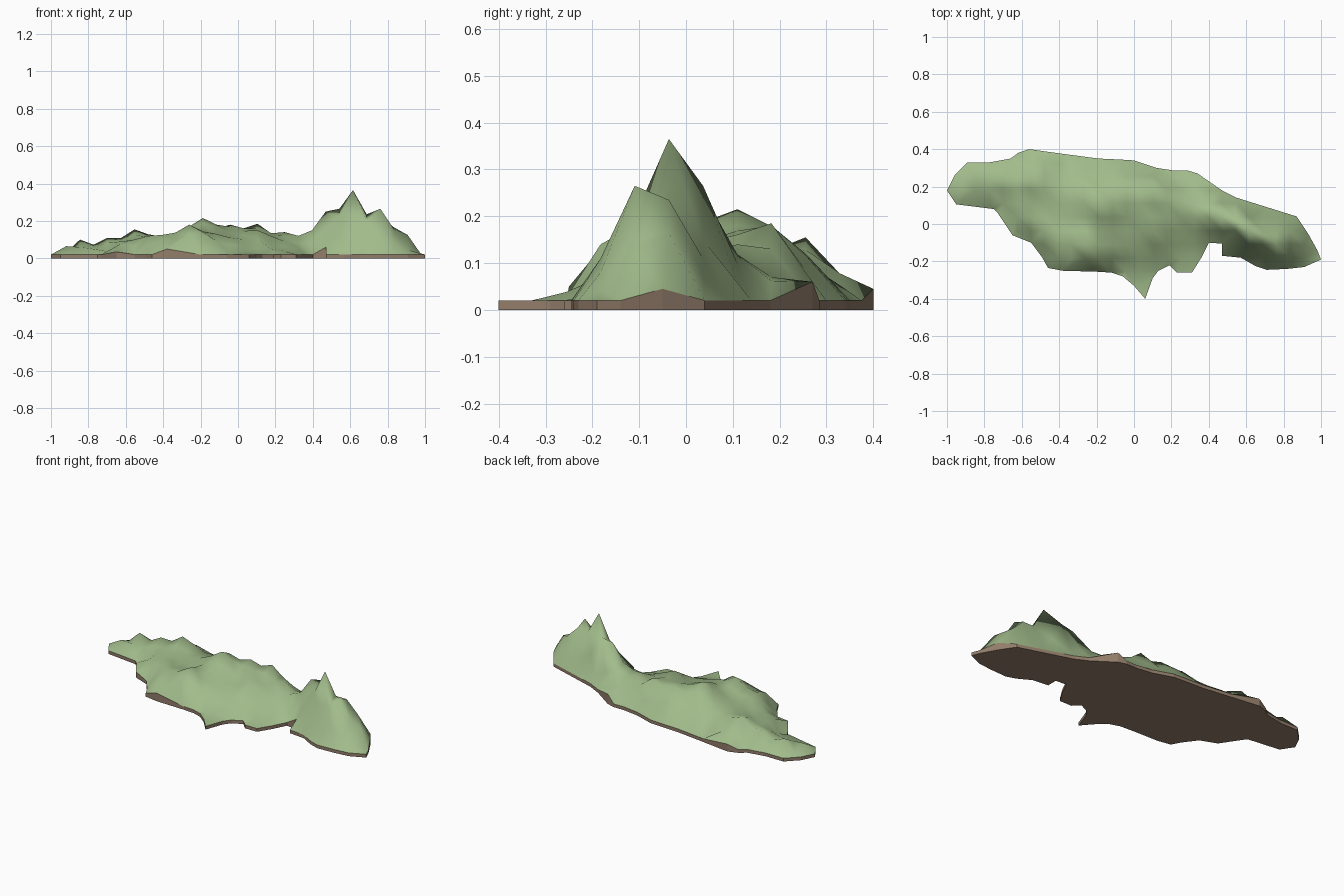
import bpy, bmesh, math
from mathutils import Vector
from mathutils.geometry import delaunay_2d_cdt, intersect_point_line

if "Cube" in bpy.data.objects:
    bpy.data.objects.remove(bpy.data.objects["Cube"])

STEP = 0.073          # spacing of the terrain grid
X0, Y0 = 0.615, -0.0365   # grid origin: the summit
RIM = 0.02            # usual height of the shoreline

# shoreline, clockwise from the west tip
coast = [(-1, .18), (-.96, .26), (-.89, .33), (-.77, .33), (-.66, .35), (-.62, .38),
         (-.56, .4), (-.38, .375), (-.19, .35), (-.08, .345), (0, .34), (.12, .30),
         (.22, .285), (.29, .285), (.34, .27), (.47, .18), (.55, .14), (.71, .09),
         (.87, .04), (.93, -.05), (.98, -.14), (1, -.19), (.91, -.23), (.82, -.24),
         (.71, -.245), (.65, -.225), (.57, -.18), (.47, -.17), (.47, -.105),
         (.40, -.10), (.36, -.18), (.31, -.26), (.23, -.26), (.19, -.22),
         (.13, -.25), (.10, -.29), (.06, -.4), (0, -.33), (-.06, -.28), (-.12, -.26),
         (-.2, -.255), (-.38, -.25), (-.46, -.235), (-.49, -.18), (-.55, -.10),
         (-.65, -.06), (-.73, .06), (-.75, .08), (-.95, .105)]
# raised spots of the shoreline
raised = {(-.56, .4): .045, (.34, .27): .06, (.93, -.05): .045,
          (.47, -.105): .06, (-.38, -.25): .05, (-.65, -.06): .035}

# eastern mountain: grid column, grid row, height
mountain = [(0, 0, .365), (1, 0, .235), (2, 0, .235), (2, -1, .265), (3, 0, .165),
            (3, -1, .155), (4, -1, .125), (-1, 1, .265), (-2, 1, .25), (1, -1, .2),
            (0, -1, .2), (-1, 0, .22), (-2, 0, .15), (0, 1, .15), (1, 1, .11),
            (2, 1, .07), (3, 1, .04), (-2, 2, .1), (-1, 2, .06), (0, -2, .06),
            (1, -2, .09), (2, -2, .11), (3, -2, .08)]
# lower hills and saddles to the west
hills = [(-3, 1, .15), (-4, 1, .12), (-3, 0, .09), (-4, 0, .08), (-5, 1, .12),
         (-5, 2, .14), (-4, 3, .07), (-5, -1, .06), (-6, -2, .05),
         (-7, 3, .185), (-8, 2, .16), (-9, 3, .18), (-11, 2, .215), (-10, 2, .18),
         (-12, 2, .17), (-7, 0, .15), (-8, -1, .1), (-8, -2, .07), (-9, 0, .12),
         (-10, -1, .13), (-11, -2, .14), (-12, -1, .18), (-14, -2, .1),
         (-14, -1, .125), (-13, 1, .11), (-10, 4, .12), (-7, 4, .08), (-13, 4, .1),
         (-15, 0, .12), (-16, 1, .1), (-16, 4, .155), (-15, 3, .12), (-17, 2, .09),
         (-18, 4, .11), (-19, 2, .05), (-20, 4, .1), (-20, 3, .06), (-21, 3, .065)]

coast.reverse()
shore = [Vector(p) for p in coast]
spots = [(Vector((X0 + i * STEP, Y0 + j * STEP)), z) for i, j, z in mountain + hills]
spots += [(Vector(p), raised.get(p, RIM)) for p in coast]


def height(p):
    """Blend the known heights by distance."""
    total = weight = 0
    for q, z in spots:
        w = 1 / ((p - q).length_squared ** 2 + 1e-9)
        total += w * z
        weight += w
    return total / weight


def inland(p):
    """True when p is inside the shoreline and not too close to it."""
    inside = False
    for a, b in zip(shore, shore[1:] + shore[:1]):
        if (a.y > p.y) != (b.y > p.y) and p.x < a.x + (p.y - a.y) * (b.x - a.x) / (b.y - a.y):
            inside = not inside
        c, t = intersect_point_line(p, a, b)
        near = a.lerp(b, min(1, max(0, t)))
        if (p - near).length < 0.022:
            return False
    return inside


def material(name, rgb):
    m = bpy.data.materials.new(name)
    m.diffuse_color = (*rgb, 1)
    m.use_nodes = True
    m.node_tree.nodes["Principled BSDF"].inputs["Base Color"].default_value = m.diffuse_color
    return m


# grass surface: shoreline plus grid points, triangulated
grid = [Vector((X0 + i * STEP, Y0 + j * STEP)) for i in range(-23, 6) for j in range(-5, 7)]
points = shore + [p for p in grid if inland(p)]
verts, _, faces, *_ = delaunay_2d_cdt(points, [], [list(range(len(shore)))], 1, 1e-5)

bm = bmesh.new()
bv = [bm.verts.new((p.x, p.y, height(p))) for p in verts]
for f in faces:
    bm.faces.new([bv[i] for i in f]).smooth = True

# earth wall down to the ground, and the underside
rim = [e for e in bm.edges if e.is_boundary]
for e in rim:
    e.smooth = False
new = bmesh.ops.extrude_edge_only(bm, edges=rim)["geom"]
for v in new:
    if isinstance(v, bmesh.types.BMVert):
        v.co.z = 0
for f in new:
    if isinstance(f, bmesh.types.BMFace):
        f.material_index = 1
        f.smooth = False
base = bmesh.ops.contextual_create(bm, geom=[e for e in bm.edges if e.is_boundary])
for f in base["faces"]:
    f.material_index = 1
    f.smooth = False
bmesh.ops.recalc_face_normals(bm, faces=bm.faces)

mesh = bpy.data.meshes.new("island")
bm.to_mesh(mesh)
bm.free()
mesh.materials.append(material("grass green", (.36, .50, .26)))
mesh.materials.append(material("earth brown", (.29, .205, .145)))
island = bpy.data.objects.new("island", mesh)
bpy.context.collection.objects.link(island)
